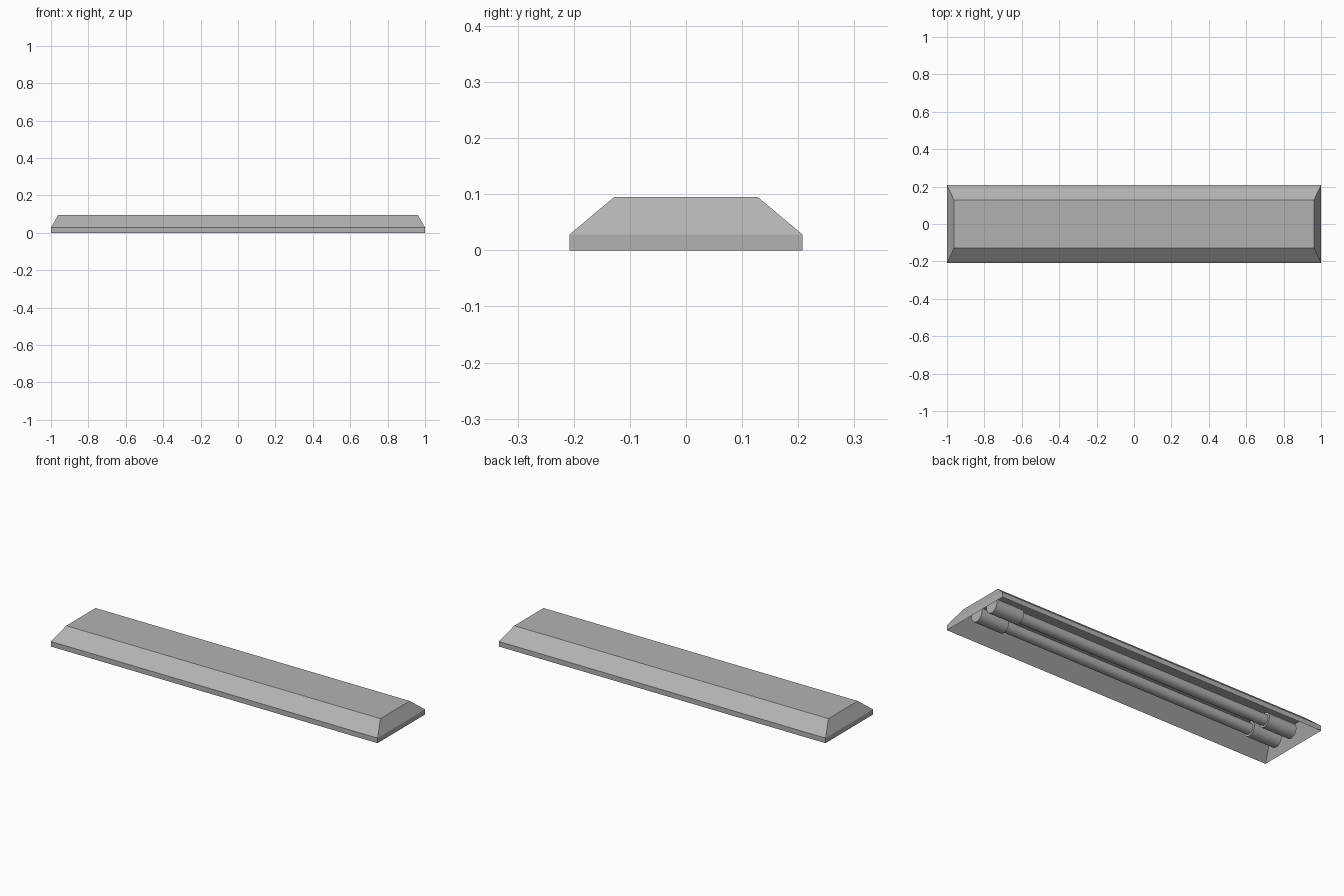
import bpy, bmesh, math

if "Cube" in bpy.data.objects:
    bpy.data.objects.remove(bpy.data.objects["Cube"])

# Mid grey
grey = bpy.data.materials.new("mid_grey")
grey.diffuse_color = (0.45, 0.45, 0.45, 1)
grey.use_nodes = True
grey.node_tree.nodes["Principled BSDF"].inputs["Base Color"].default_value = grey.diffuse_color


# Housing, hollow underneath: stacked rectangles (half x, half y, z),
# running from the inner ceiling down to the bottom edge and up outside
def housing(name, levels):
    bm = bmesh.new()
    rings = [[bm.verts.new((sx * hx, sy * hy, z))
              for sx, sy in ((-1, -1), (1, -1), (1, 1), (-1, 1))]
             for hx, hy, z in levels]
    for low, high in zip(rings, rings[1:]):
        for i in range(4):
            j = (i + 1) % 4
            bm.faces.new((low[i], low[j], high[j], high[i]))
    bm.faces.new(rings[0][::-1])
    bm.faces.new(rings[-1])
    mesh = bpy.data.meshes.new(name)
    bm.to_mesh(mesh)
    bm.free()
    obj = bpy.data.objects.new(name, mesh)
    bpy.context.collection.objects.link(obj)
    mesh.materials.append(grey)


# Cylinder lying along x
def rod(name, x, y, z, radius, length):
    bpy.ops.mesh.primitive_cylinder_add(vertices=32, radius=radius, depth=length,
                                        location=(x, y, z),
                                        rotation=(0, math.pi / 2, 0))
    obj = bpy.context.object
    obj.name = name
    obj.data.materials.append(grey)
    bpy.ops.object.shade_smooth_by_angle(angle=math.radians(40))


housing("lamp_housing", [(0.962, 0.128, 0.09), (1, 0.208, 0),
                         (1, 0.208, 0.028), (0.962, 0.128, 0.095)])

# Two tubes, each with a socket at both ends
TUBE_Z = 0.042
for side, y in (("front", -0.056), ("back", 0.056)):
    rod(side + "_tube", 0, y, TUBE_Z, 0.029, 1.6)
    for end, s in (("left", -1), ("right", 1)):
        rod(f"{side}_{end}_socket", s * 0.855, y, TUBE_Z, 0.039, 0.17)
